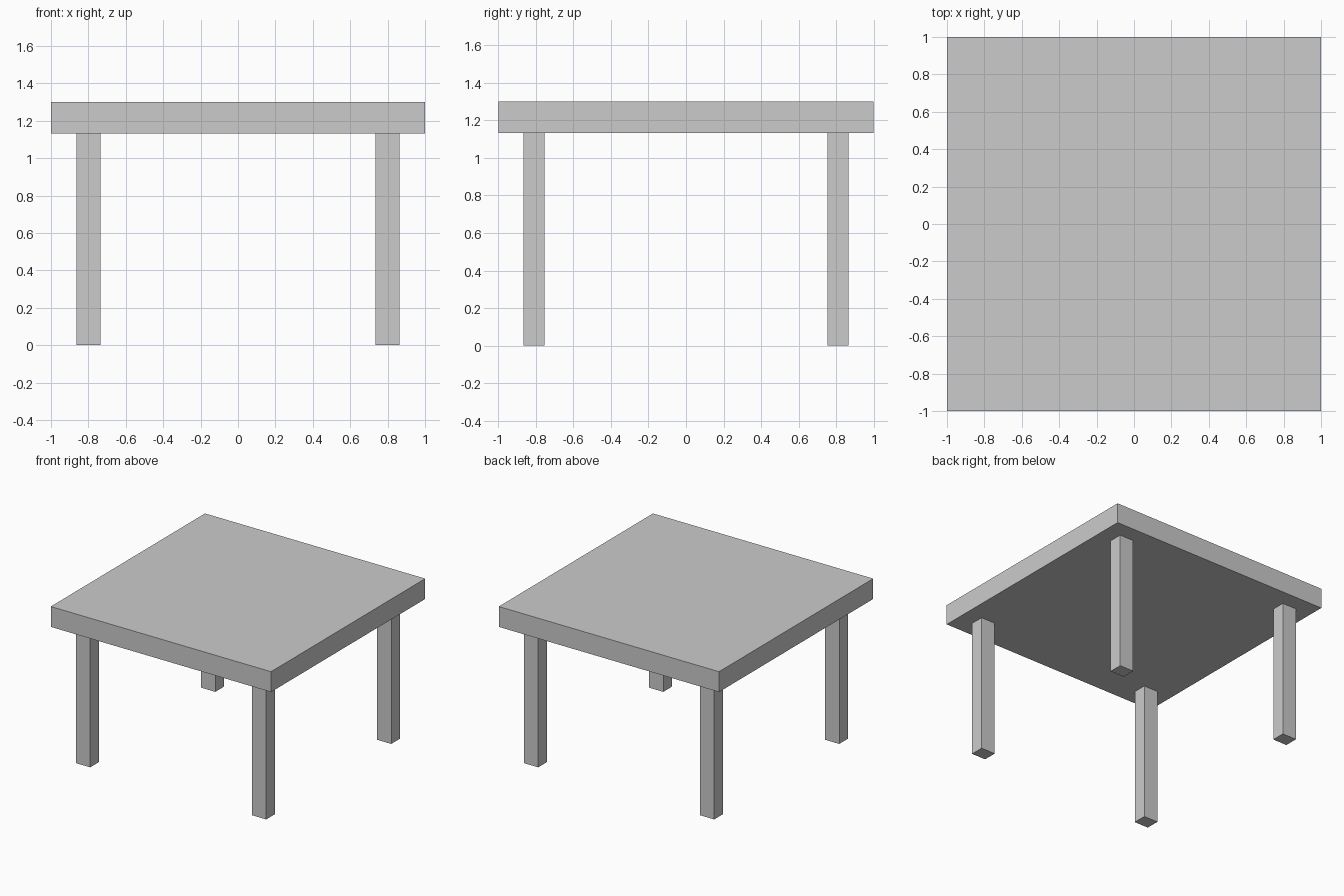
import bpy

if "Cube" in bpy.data.objects:
    bpy.data.objects.remove(bpy.data.objects["Cube"])

TOP_Z, UNDER_Z = 1.30, 1.133


def box(name, lo, hi):
    """Axis-aligned box between two corners."""
    bpy.ops.mesh.primitive_cube_add(size=1, location=[(a + b) / 2 for a, b in zip(lo, hi)])
    obj = bpy.context.object
    obj.name = name
    obj.scale = [b - a for a, b in zip(lo, hi)]
    bpy.ops.object.transform_apply(location=False, rotation=False, scale=True)
    return obj


# Square slab top
box("table_top", (-1, -1, UNDER_Z), (1, 1, TOP_Z))

# Four legs, set in from the corners
for side, sx in (("left", -1), ("right", 1)):
    for end, sy in (("front", -1), ("back", 1)):
        x, y = sx * 0.799, sy * 0.811
        box(f"{end}_{side}_leg", (x - 0.064, y - 0.056, 0), (x + 0.064, y + 0.056, UNDER_Z))
